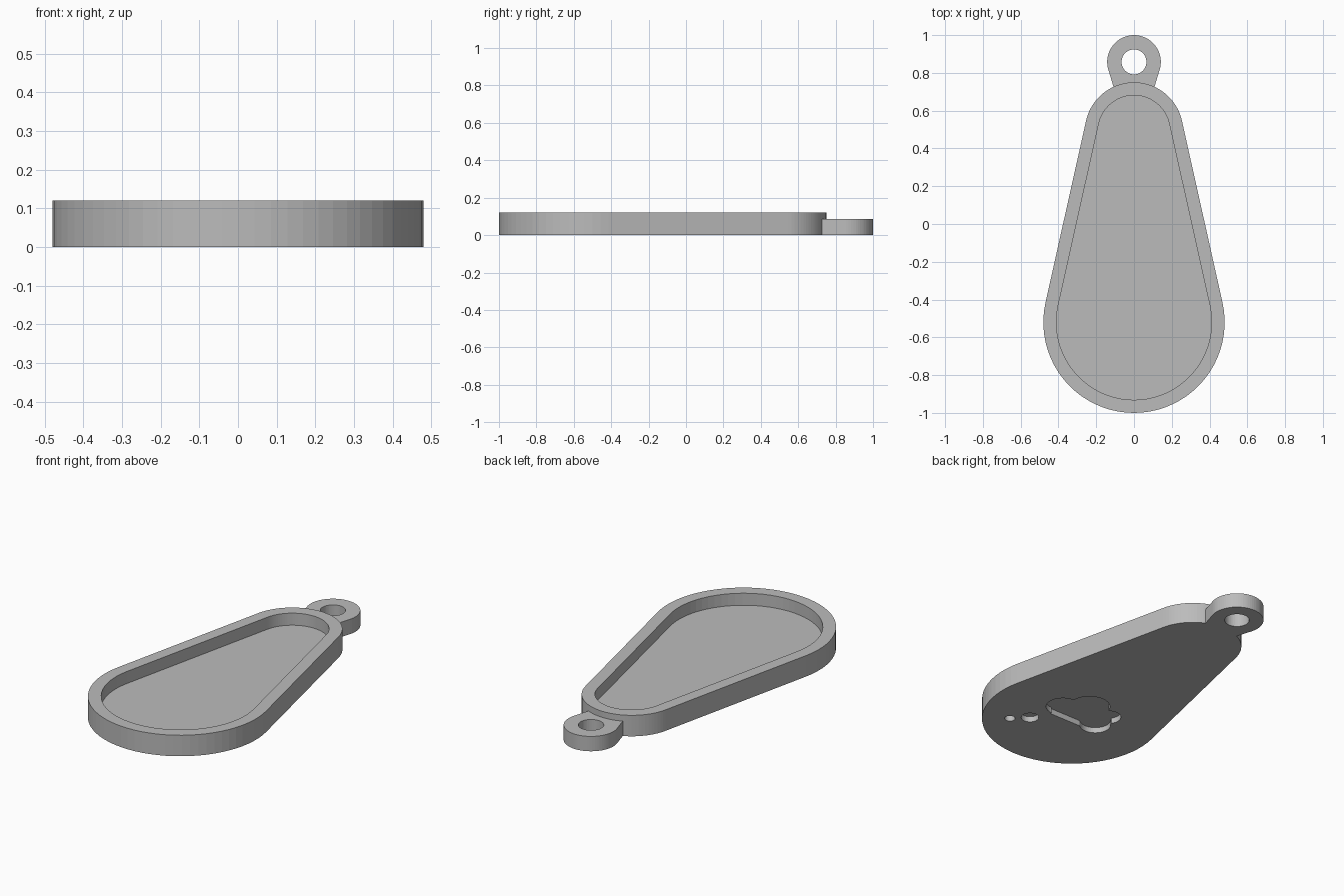
import bpy, bmesh, math

if "Cube" in bpy.data.objects:
    bpy.data.objects.remove(bpy.data.objects["Cube"])

grey = bpy.data.materials.new("plain grey")
grey.diffuse_color = (0.5, 0.5, 0.5, 1)
grey.use_nodes = True
grey.node_tree.nodes["Principled BSDF"].inputs["Base Color"].default_value = grey.diffuse_color


def arc(cx, cy, r, a0, a1, n):
    return [(cx + r * math.cos(a0 + (a1 - a0) * i / n),
             cy + r * math.sin(a0 + (a1 - a0) * i / n)) for i in range(n + 1)]


def circle(cx, cy, r, n=48):
    return arc(cx, cy, r, 0, 2 * math.pi, n)[:-1]


def teardrop(y0, r0, y1, r1, n=40):
    """Outline wrapped around two circles on the centre line."""
    p = math.asin((r0 - r1) / (y1 - y0))
    return (arc(0, y1, r1, p, math.pi - p, n) +
            arc(0, y0, r0, math.pi - p, 2 * math.pi + p, n))


def prism(name, outline, z0, z1):
    bm = bmesh.new()
    face = bm.faces.new([bm.verts.new((x, y, z0)) for x, y in outline])
    ext = bmesh.ops.extrude_face_region(bm, geom=[face])["geom"]
    bmesh.ops.translate(bm, vec=(0, 0, z1 - z0),
                        verts=[v for v in ext if isinstance(v, bmesh.types.BMVert)])
    bmesh.ops.recalc_face_normals(bm, faces=bm.faces)
    mesh = bpy.data.meshes.new(name)
    bm.to_mesh(mesh)
    bm.free()
    mesh.materials.append(grey)
    ob = bpy.data.objects.new(name, mesh)
    bpy.context.collection.objects.link(ob)
    return ob


def combine(target, other, operation):
    mod = target.modifiers.new(operation, "BOOLEAN")
    mod.operation, mod.solver, mod.object = operation, "EXACT", other
    bpy.context.view_layer.objects.active = target
    bpy.ops.object.modifier_apply(modifier=mod.name)
    bpy.data.objects.remove(other)


def cloud(cx, cy, n=120):
    """Union of lobes over a flat base, traced outward from the middle."""
    lobes = [(0.01, 0.08, 0.11), (0.12, -0.01, 0.09),
             (-0.14, 0.06, 0.067), (-0.14, -0.05, 0.083)]
    pts = []
    for i in range(n):
        a = 2 * math.pi * i / n
        c, s = math.cos(a), math.sin(a)
        reach = 0.05
        for lx, ly, r in lobes:
            along, off = lx * c + ly * s, lx * s - ly * c
            if abs(off) < r:
                reach = max(reach, along + math.sqrt(r * r - off * off))
        if s < 0 and abs(0.11 * c / s) < 0.13:      # flat base
            reach = max(reach, -0.11 / s)
        pts.append((cx + reach * c, cy + reach * s))
    return pts


# Teardrop tray body with hanging loop
body = prism("pendant_tray", teardrop(-0.52, 0.48, 0.49, 0.26), 0, 0.12)
combine(body, prism("loop", teardrop(0.658, 0.084, 0.858, 0.142), 0, 0.085), "UNION")

# Top cavity and loop hole
combine(body, prism("cavity", teardrop(-0.52, 0.411, 0.49, 0.191), 0.051, 0.3), "DIFFERENCE")
combine(body, prism("loop_hole", circle(0, 0.858, 0.066), -0.1, 0.3), "DIFFERENCE")

# Cloud and two bubbles recessed in the underside
for name, outline in (("cloud", cloud(0, -0.44)),
                      ("large_bubble", circle(0.18, -0.653, 0.047)),
                      ("small_bubble", circle(0.256, -0.73, 0.028))):
    combine(body, prism(name, outline, -0.1, 0.032), "DIFFERENCE")
